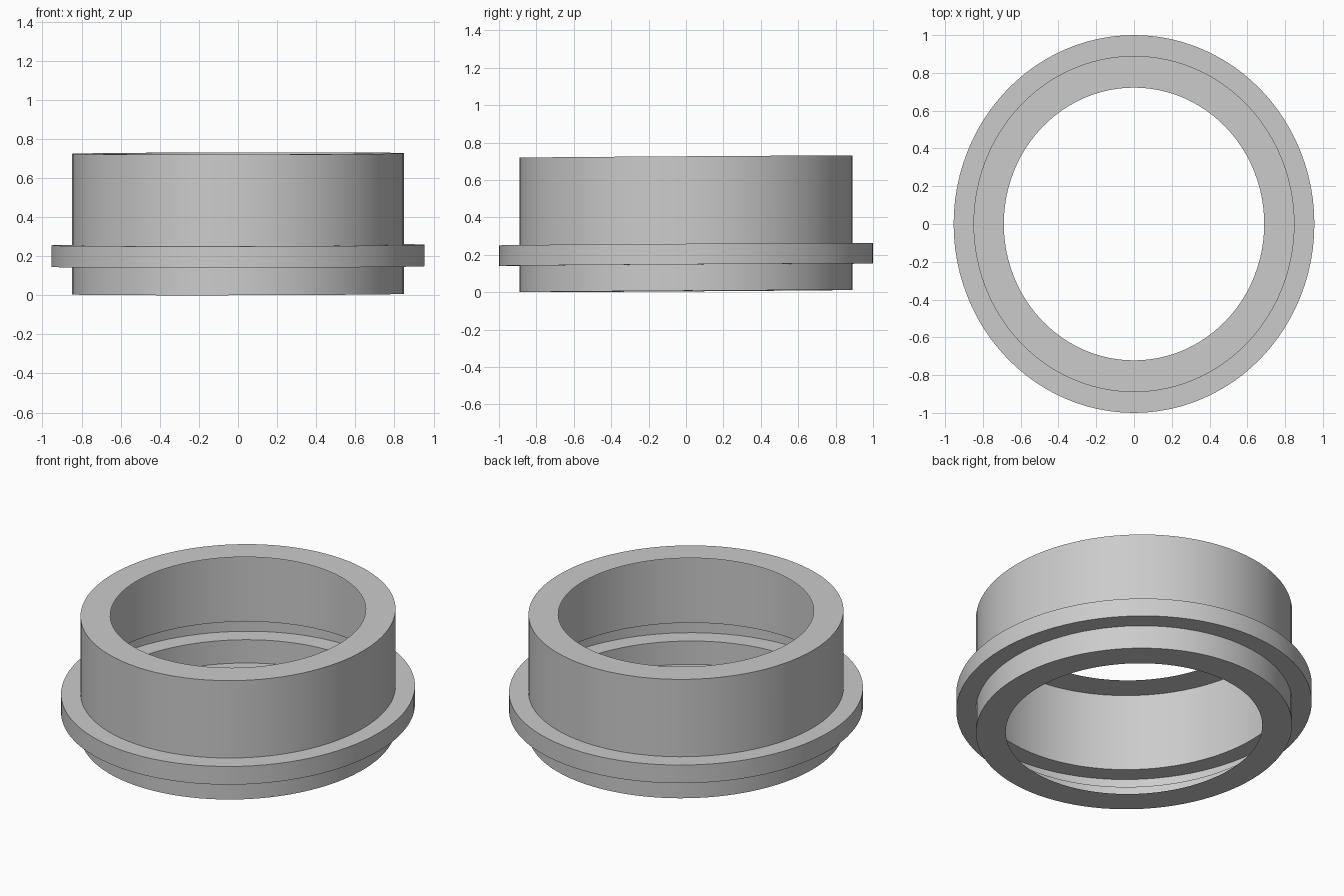
import bpy, bmesh, math

if "Cube" in bpy.data.objects:
    bpy.data.objects.remove(bpy.data.objects["Cube"])

SEGMENTS = 96
ASPECT = 0.955            # the ring is slightly narrower along x
TILT_X, TILT_Y = 0.002, 0.0065   # the ring leans very slightly


def lathe(name, profile):
    """Sweep an open (radius, z) profile around an ellipse, normals outward."""
    bm = bmesh.new()
    rings = []
    for r, z in profile:
        ring = []
        for i in range(SEGMENTS):
            a = 2 * math.pi * i / SEGMENTS
            x, y = ASPECT * r * math.cos(a), r * math.sin(a)
            ring.append(bm.verts.new((x, y, z + TILT_X * x + TILT_Y * y)))
        rings.append(ring)
    for low, high in zip(rings, rings[1:]):
        for i in range(SEGMENTS):
            j = (i + 1) % SEGMENTS
            bm.faces.new((low[i], low[j], high[j], high[i]))
    mesh = bpy.data.meshes.new(name)
    bm.to_mesh(mesh)
    bm.free()
    obj = bpy.data.objects.new(name, mesh)
    bpy.context.collection.objects.link(obj)
    bpy.context.view_layer.objects.active = obj
    obj.select_set(True)
    bpy.ops.object.shade_smooth_by_angle(angle=math.radians(30))
    obj.select_set(False)
    return obj


# Hollow collar: bottom lip, lower wall, flange, upper wall, top lip.
# There is no inner wall, so the flange is an open channel inside.
BORE, WALL, FLANGE = 0.722, 0.89, 1.0
lathe("flanged_collar", [
    (BORE, 0.006), (WALL, 0.006),
    (WALL, 0.147), (FLANGE, 0.147),
    (FLANGE, 0.257), (WALL, 0.257),
    (WALL, 0.725), (BORE, 0.725),
])
